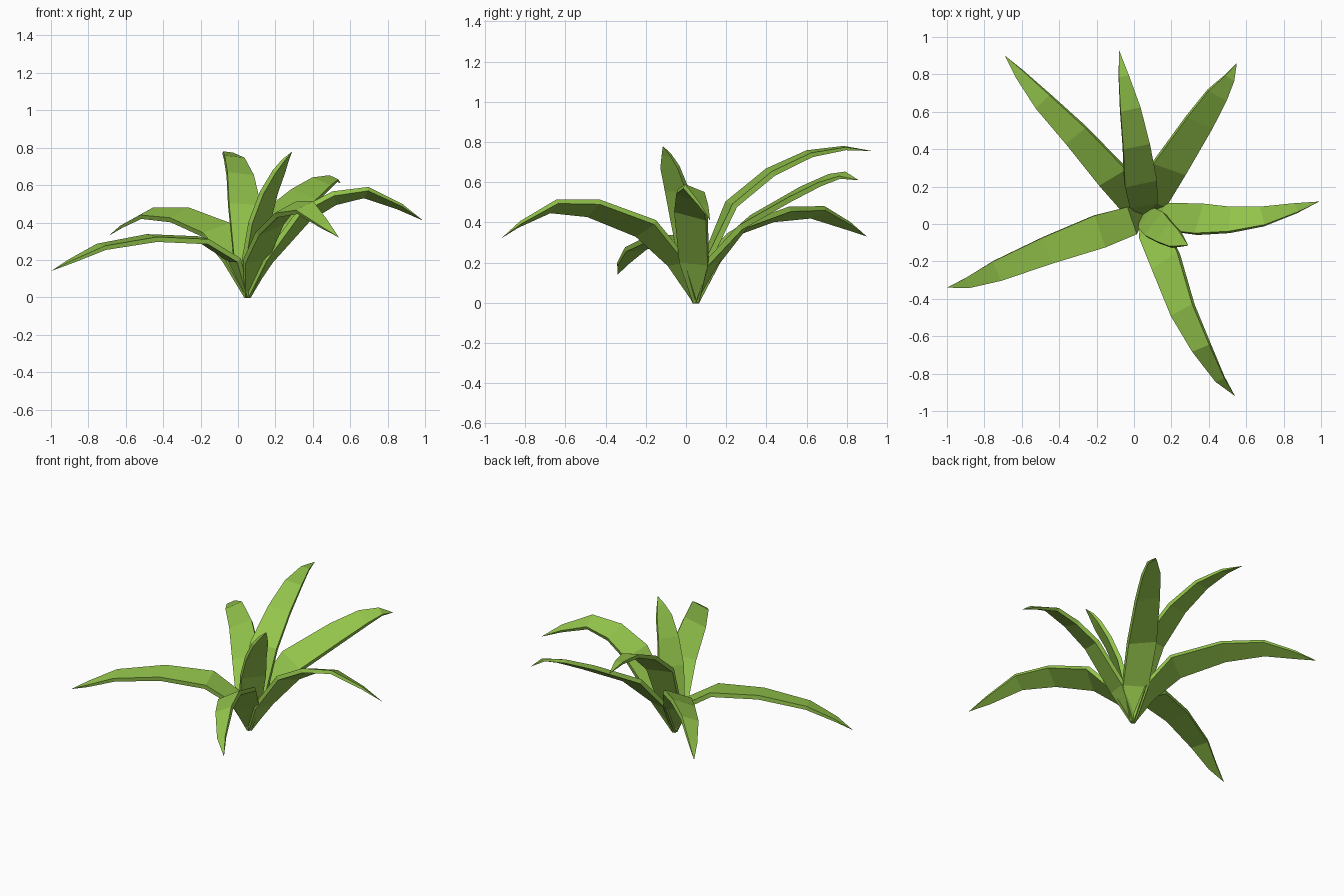
import bpy
from mathutils import Vector

green = bpy.data.materials.new("leaf green")
green.diffuse_color = (0.29, 0.55, 0.07, 1)

BASE = Vector((0.05, 0.05, 0.0))
UP = Vector((0, 0, 1))
# shared leaf profile from root to last section: width, thickness, share of the roll
WIDTH = (0.03, 0.15, 0.175, 0.145, 0.11, 0.055)
THICK = (0.015, 0.028, 0.028, 0.027, 0.023, 0.015)
ROLL = (0.0, 0.4, 0.9, 1.0, 1.0, 1.0)


def leaf(name, roll, scale, points):
    """Thin blade with a box section swept along a path, closed by a pointed tip."""
    path = [BASE] + [Vector(p) for p in points]
    verts, faces = [], []
    for i, p in enumerate(path[:-1]):
        tangent = path[i + 1] - path[max(i - 1, 0)]
        tangent.normalize()
        right = tangent.cross(UP).normalized()
        normal = right.cross(tangent).normalized()
        side = (right + normal * roll * ROLL[i]).normalized() * WIDTH[i] * scale / 2
        drop = side.cross(tangent).normalized() * THICK[i] / 2
        verts += [p - side + drop, p + side + drop, p + side - drop, p - side - drop]
    n = len(path) - 1
    verts.append(path[-1])
    for i in range(n - 1):
        for k in range(4):
            a, b = i * 4 + k, i * 4 + (k + 1) % 4
            faces.append((a, b, b + 4, a + 4))
    last = (n - 1) * 4
    faces += [(last + k, last + (k + 1) % 4, n * 4) for k in range(4)]
    faces.append((3, 2, 1, 0))
    me = bpy.data.meshes.new(name)
    me.from_pydata([v[:] for v in verts], [], faces)
    me.materials.append(green)
    ob = bpy.data.objects.new(name, me)
    bpy.context.collection.objects.link(ob)
    # consistent outward normals
    import bmesh
    bm = bmesh.new()
    bm.from_mesh(me)
    bmesh.ops.recalc_face_normals(bm, faces=bm.faces)
    bm.to_mesh(me)
    bm.free()


# leaves: roll (right side up is positive), width scale, path from root to tip
leaf("back_left_leaf", 0.4, 1.0, [
    (-0.01, 0.12, 0.2), (-0.115, 0.255, 0.36), (-0.31, 0.475, 0.44),
    (-0.485, 0.655, 0.45), (-0.61, 0.80, 0.385), (-0.69, 0.90, 0.33)])
leaf("back_leaf", -0.12, 1.0, [
    (0.05, 0.11, 0.23), (0.035, 0.225, 0.49), (0.012, 0.42, 0.65),
    (-0.02, 0.615, 0.742), (-0.055, 0.79, 0.77), (-0.08, 0.93, 0.755)])
leaf("back_right_leaf", -0.4, 1.08, [
    (0.10, 0.13, 0.2), (0.19, 0.30, 0.40), (0.35, 0.545, 0.54),
    (0.445, 0.69, 0.61), (0.51, 0.78, 0.635), (0.55, 0.86, 0.61)])
leaf("right_leaf", 0.4, 0.97, [
    (0.16, 0.04, 0.2), (0.355, 0.025, 0.44), (0.515, 0.022, 0.53),
    (0.685, 0.04, 0.56), (0.865, 0.085, 0.485), (0.99, 0.12, 0.41)])
leaf("upright_leaf", 0.0, 0.9, [
    (0.075, 0.025, 0.2), (0.115, -0.005, 0.4), (0.165, -0.045, 0.56),
    (0.22, -0.08, 0.675), (0.255, -0.097, 0.735), (0.29, -0.115, 0.78)])
leaf("front_leaf", -0.5, 1.0, [
    (0.095, -0.04, 0.2), (0.17, -0.20, 0.37), (0.26, -0.46, 0.47),
    (0.36, -0.66, 0.48), (0.46, -0.83, 0.39), (0.54, -0.92, 0.32)])
leaf("left_leaf", 0.1, 1.03, [
    (-0.02, 0.015, 0.2), (-0.185, -0.04, 0.305), (-0.46, -0.14, 0.317),
    (-0.73, -0.25, 0.27), (-0.89, -0.315, 0.195), (-1.0, -0.34, 0.14)])
